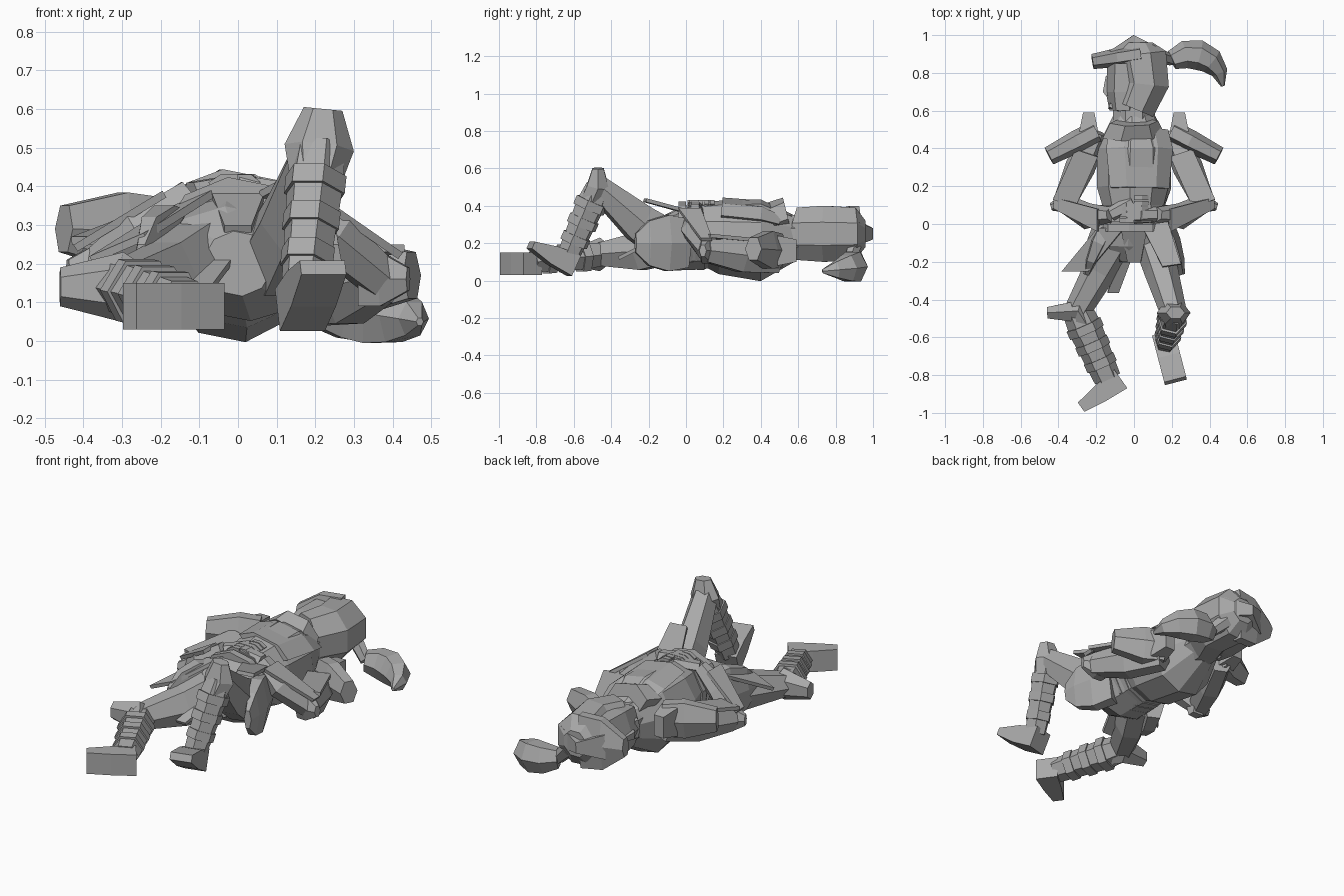
import bpy, bmesh, math
from mathutils import Vector

cube = bpy.data.objects.get("Cube")
if cube:
    bpy.data.objects.remove(cube)

UP = Vector((0, 0, 1))
HEADWARD = Vector((0, 1, 0))
LEAN = Vector((.2, 0, 1)).normalized()   # chest direction of the rolled body

grey = bpy.data.materials.new("plain grey")
grey.use_nodes = True
grey.diffuse_color = (.4, .4, .4, 1)
grey.node_tree.nodes["Principled BSDF"].inputs["Base Color"].default_value = grey.diffuse_color


def finish(name, bm):
    """Turn the mesh into a named grey object."""
    bmesh.ops.recalc_face_normals(bm, faces=bm.faces)
    mesh = bpy.data.meshes.new(name)
    bm.to_mesh(mesh)
    bm.free()
    mesh.materials.append(grey)
    part = bpy.data.objects.new(name, mesh)
    bpy.context.collection.objects.link(part)
    return part


def loft(name, path, widths, depths, up=UP, sides=6):
    """Faceted tube along a path; depths are half sizes along up, widths across it."""
    bm = bmesh.new()
    angles = [(corner + .5) * math.tau / sides for corner in range(sides)]
    deep = max(math.cos(angle) for angle in angles)
    wide = max(math.sin(angle) for angle in angles)
    loops = []
    for i, centre in enumerate(path):
        along = (path[min(i + 1, len(path) - 1)] - path[max(i - 1, 0)]).normalized()
        high = (up - along * up.dot(along)).normalized()
        across = along.cross(high)
        loops.append([bm.verts.new(centre + high * depths[i] * math.cos(angle) / deep
                                   + across * widths[i] * math.sin(angle) / wide)
                      for angle in angles])
    for lower, upper in zip(loops, loops[1:]):
        for j in range(sides):
            k = (j + 1) % sides
            bm.faces.new((lower[j], lower[k], upper[k], upper[j]))
    bm.faces.new(loops[0])
    bm.faces.new(loops[-1])
    return finish(name, bm)


def flap(name, top, bottom, spread, flare=1):
    """Thin four-cornered plate hanging from one edge to another."""
    bm = bmesh.new()
    corners = [top - spread, top + spread, bottom + spread * flare, bottom - spread * flare]
    bm.faces.new([bm.verts.new(corner) for corner in corners])
    solid = finish(name, bm).modifiers.new("thickness", 'SOLIDIFY')
    solid.thickness = .02
    solid.offset = 0


# Torso
hips = Vector((0, -.1, .2))
waist = Vector((0, .1, .24))
chest = Vector((0, .4, .215))
neck = Vector((0, .58, .23))
crotch = hips - HEADWARD * .1
ribs = waist.lerp(chest, .3)
loft("torso", [crotch, hips, waist, ribs, chest, neck],
     widths=[.09, .2, .17, .2, .2, .11], depths=[.08, .14, .17, .19, .21, .12], up=LEAN, sides=10)

# Breastplate and gorget
front = LEAN * .15
loft("breastplate", [ribs + front, chest + front, chest + front * .8 + HEADWARD * .1],
     widths=[.16, .18, .16], depths=[.05, .05, .03], up=LEAN)
throat = chest + UP * .12 + HEADWARD * .06
loft("gorget", [throat, throat + HEADWARD * .08 + UP * .02], widths=[.17, .13], depths=[.07, .08], up=LEAN)

# Belts and buckle
for i in range(3):
    middle = waist - HEADWARD * (.02 + i * .05)
    edge = HEADWARD * .02
    loft("belt_%d" % (i + 1), [middle - edge, middle + edge],
         widths=[.18 + i * .01] * 2, depths=[.175] * 2, up=LEAN, sides=10)
buckle = waist + Vector((0, -.08, .16))
loft("belt_buckle", [buckle, buckle + HEADWARD * .09], widths=[.07, .08], depths=[.03, .03])

# Head, turned towards its right
jaw = Vector((-.06, .6, .25))
brow = Vector((-.06, .85, .25))
nose = Vector((-.14, .7, .25))
crown = Vector((.03, .9, .25))
loft("neck", [neck - HEADWARD * .06, neck + HEADWARD * .08], widths=[.11, .11], depths=[.12, .12], sides=8)
loft("face", [jaw, jaw.lerp(brow, .4), brow], widths=[.07, .09, .08], depths=[.11, .12, .12])
loft("chin", [jaw, jaw + Vector((-.07, .03, 0))], widths=[.02, .02], depths=[.08, .05])
loft("nose", [nose + HEADWARD * .08, nose, nose - HEADWARD * .02],
     widths=[.01, .025, .01], depths=[.01, .02, .02], sides=4)
loft("helmet", [neck + HEADWARD * .03 + UP * .02, neck.lerp(crown, .5) + Vector((.04, 0, .01)),
                crown, crown + HEADWARD * .06],
     widths=[.11, .13, .14, .07], depths=[.14, .15, .14, .07], sides=8)

# Helmet brim and crest
brim_tip = Vector((-.22, .86, .26))
brim_root = crown.lerp(brim_tip, .5)
loft("brim", [crown, brim_root, brim_tip], widths=[.05, .05, .04], depths=[.15, .14, .05])
crest_top = crown + Vector((-.03, .07, 0))
loft("crest", [brim_root, crest_top, crown + Vector((.1, 0, 0))],
     widths=[.05, .03, .03], depths=[.07, .03, .06], sides=4)

# Plume drooping along an arc
steps = 5
arc = [i / steps for i in range(steps + 1)]
swell = [.01 + .07 * math.sin(math.pi * (.2 + .8 * t)) for t in arc]
plume = []
for t in arc:
    turn = math.pi * (1 - t) * .7
    plume.append(Vector((.3 + .17 * math.cos(turn), .73 + .17 * math.sin(turn), .09 - .04 * t)))
loft("plume", plume, widths=swell, depths=swell)
loft("plume_socket", [crown + Vector((.08, 0, -.07)), plume[0]], widths=[.04, .03], depths=[.04, .03])

# Arms folded over the belly
for side, sign, shoulder_height, elbow_height in (("right", -1, .28, .18), ("left", 1, .16, .16)):
    outward = Vector((sign, 0, 0))
    shoulder = outward * .2 + HEADWARD * .49 + UP * shoulder_height
    guard_end = shoulder + outward * .25 - HEADWARD * .13 + UP * .01
    loft(side + "_shoulder_guard", [shoulder, shoulder.lerp(guard_end, .4), guard_end],
         widths=[.06, .06, .05], depths=[.09, .1, .06])
    peg = shoulder + outward * .04
    loft(side + "_shoulder_block", [peg, peg + HEADWARD * .1], widths=[.05, .03], depths=[.08, .06], sides=4)

    elbow = outward * .37 + HEADWARD * .11 + UP * elbow_height
    armpit = shoulder - UP * .05
    loft(side + "_upper_arm", [armpit, armpit.lerp(elbow, .5), elbow],
         widths=[.07, .08, .06], depths=[.07, .09, .06])
    flap(side + "_arm_plate", armpit.lerp(elbow, .3) + UP * .09, elbow + UP * .08,
         spread=outward * .06 + HEADWARD * .02)
    loft(side + "_elbow_guard", [elbow - outward * .06, elbow, elbow + outward * .07 - HEADWARD * .02],
         widths=[.04, .05, .02], depths=[.07, .07, .03])

    wrist = outward * .12 + HEADWARD * .05 + UP * .38
    loft(side + "_forearm", [elbow, elbow.lerp(wrist, .5) - HEADWARD * .04, wrist],
         widths=[.05, .07, .04], depths=[.05, .06, .04])
    flap(side + "_cuff_plate", elbow + outward * .05 + UP * .06, wrist + outward * .07 - HEADWARD * .03,
         spread=HEADWARD * .03, flare=2)

    # Hand with fingers
    knuckles = HEADWARD * (.08 - sign * .03) + UP * .4
    loft(side + "_hand", [wrist, knuckles], widths=[.04, .05], depths=[.03, .03])
    for finger in range(3):
        base = knuckles + HEADWARD * .03 * (finger - 1) + UP * .02
        bend = base - outward * .04
        loft("%s_finger_%d" % (side, finger + 1), [base, bend, bend - outward * .03 - UP * .02],
             widths=[.012] * 3, depths=[.012] * 3, sides=4)

    # Rounded hip armour
    loft(side + "_hip_guard", [outward * .14 + UP * .2, outward * .19 + hips,
                               outward * .23 + crotch, outward * .25 + crotch - HEADWARD * .07],
         widths=[.07, .06, .04, .02], depths=[.13, .15, .12, .05])

# Skirt plates and cloth
flap("right_skirt", Vector((-.12, -.02, .36)), Vector((-.31, -.25, .24)), spread=Vector((.07, 0, .03)))
flap("left_skirt", Vector((.11, 0, .37)), Vector((.2, -.22, .43)), spread=Vector((.07, .01, 0)), flare=.7)
flap("front_cloth", hips + Vector((0, .08, .18)), crotch + UP * .09, spread=Vector((.07, 0, 0)), flare=.5)
flap("cloth_tail", crotch - Vector((.05, 0, 0)), crotch - Vector((.11, .16, .08)), spread=Vector((.03, 0, 0)))


def leg(side, hip, knee, ankle, cap, heel, toe, sole, girth):
    """Thigh, knee guard, strapped shin and boot between the given joints."""
    loft(side + "_thigh", [hip, hip.lerp(knee, .4) - UP * .02, knee],
         widths=[.1, .09, .07], depths=[.11, .1, .06])
    loft(side + "_knee_guard", [knee.lerp(ankle, .2), knee, cap],
         widths=[.07, .09, .05], depths=[.06, .06, .03], up=HEADWARD)
    loft(side + "_shin", [knee, knee.lerp(ankle, .25), ankle],
         widths=[girth * .9, girth, girth * .8], depths=[.06, .07, .055])
    for strap in range(3):
        place = .2 + strap * .25
        size = girth * (1.08 - strap * .07)
        loft("%s_leg_strap_%d" % (side, strap + 1), [knee.lerp(ankle, place), knee.lerp(ankle, place + .12)],
             widths=[size, size], depths=[.08 - strap * .005] * 2)
    loft(side + "_boot", [heel, heel.lerp(toe, .5), toe], *sole, sides=4)


# Right leg lies outward on its side, left leg has its knee raised
leg("right", hip=Vector((-.1, -.1, .2)), knee=Vector((-.3, -.46, .14)), ankle=Vector((-.14, -.82, .1)),
    cap=Vector((-.46, -.47, .14)), heel=Vector((-.07, -.82, .09)), toe=Vector((-.28, -.97, .09)),
    sole=([.06, .05, .03], [.06, .06, .06]), girth=.09)
leg("left", hip=Vector((.1, -.1, .21)), knee=Vector((.21, -.47, .5)), ankle=Vector((.17, -.63, .13)),
    cap=Vector((.22, -.47, .6)), heel=Vector((.16, -.6, .08)), toe=Vector((.22, -.83, .19)),
    sole=([.06, .06, .06], [.06, .05, .02]), girth=.075)
